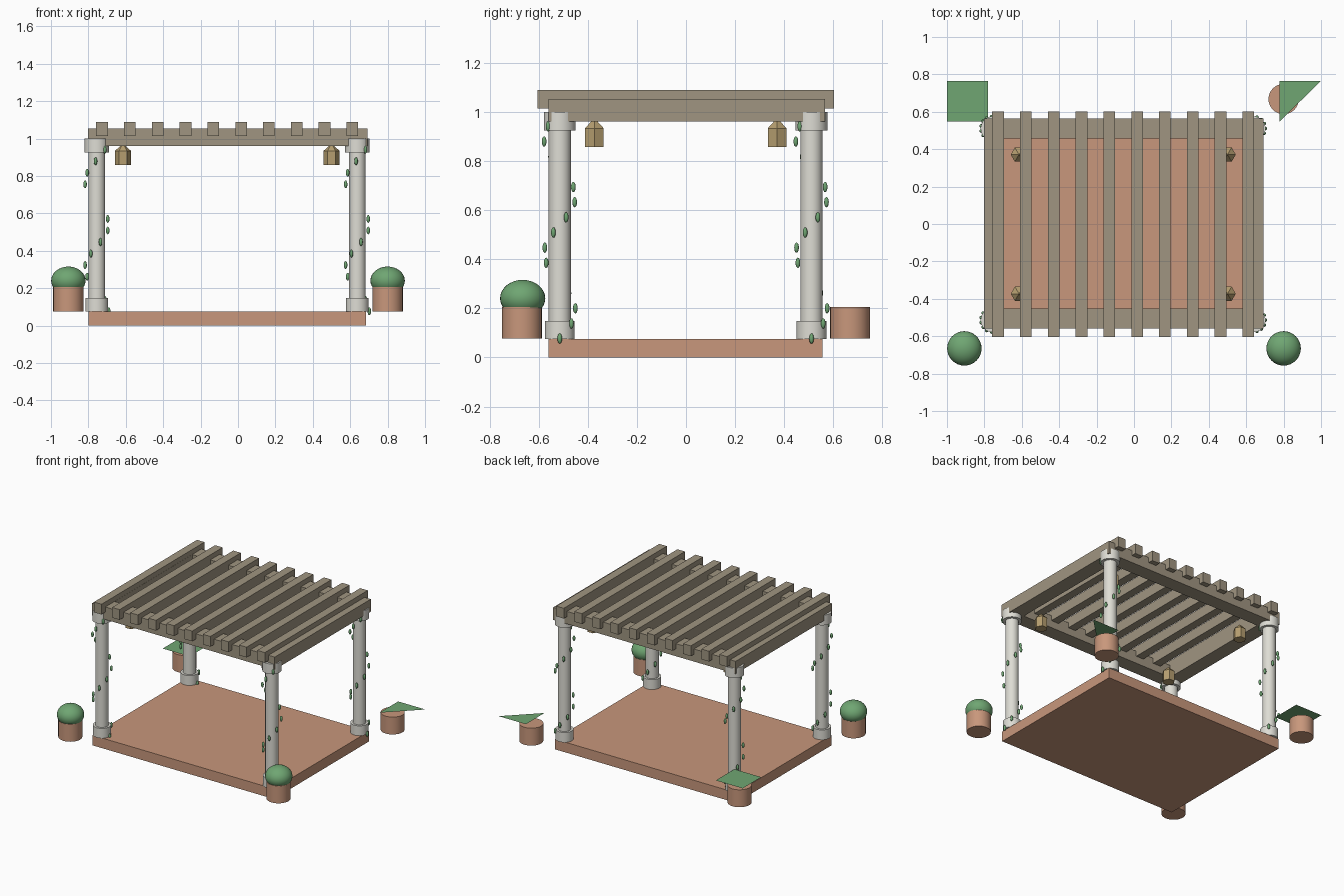
import bpy, bmesh, math
from mathutils import Matrix

if "Cube" in bpy.data.objects:
    bpy.data.objects.remove(bpy.data.objects["Cube"])


def material(name, rgb):
    m = bpy.data.materials.new(name)
    m.diffuse_color = (*rgb, 1)
    m.use_nodes = True
    m.node_tree.nodes["Principled BSDF"].inputs["Base Color"].default_value = m.diffuse_color
    return m


CLAY = material("terracotta", (0.58, 0.31, 0.20))
STONE = material("pale_stone", (0.73, 0.72, 0.66))
WOOD = material("weathered_wood", (0.35, 0.30, 0.22))
BRASS = material("lantern_brass", (0.46, 0.34, 0.16))
GREEN = material("foliage", (0.16, 0.38, 0.17))


def finish(name, bm, mat, smooth=False):
    me = bpy.data.meshes.new(name)
    bm.to_mesh(me)
    bm.free()
    ob = bpy.data.objects.new(name, me)
    bpy.context.collection.objects.link(ob)
    me.materials.append(mat)
    if smooth:
        bpy.ops.object.select_all(action='DESELECT')
        ob.select_set(True)
        bpy.context.view_layer.objects.active = ob
        bpy.ops.object.shade_smooth_by_angle(angle=math.radians(35))
    return ob


def box(name, x0, x1, y0, y1, z0, z1, mat):
    bm = bmesh.new()
    mtx = Matrix.Translation(((x0 + x1) / 2, (y0 + y1) / 2, (z0 + z1) / 2)) \
        @ Matrix.Diagonal((x1 - x0, y1 - y0, z1 - z0, 1))
    bmesh.ops.create_cube(bm, size=1, matrix=mtx)
    return finish(name, bm, mat)


def add_cone(bm, x, y, z0, z1, r0, r1, sides, turn=0.0):
    mtx = Matrix.Translation((x, y, (z0 + z1) / 2)) @ Matrix.Rotation(turn, 4, 'Z')
    bmesh.ops.create_cone(bm, cap_ends=True, segments=sides, radius1=r0,
                          radius2=r1, depth=z1 - z0, matrix=mtx)


def add_ball(bm, x, y, z, r, rz, u, v):
    mtx = Matrix.Translation((x, y, z)) @ Matrix.Diagonal((r, r, rz, 1))
    bmesh.ops.create_uvsphere(bm, u_segments=u, v_segments=v, radius=1, matrix=mtx)


def flat_leaf(name, points, z):
    bm = bmesh.new()
    bm.faces.new([bm.verts.new((x, y, z)) for x, y in points])
    return finish(name, bm, GREEN)


# Floor slab
box("floor_slab", -0.80, 0.685, -0.56, 0.556, 0, 0.075, CLAY)

# Columns with base, capital and a climbing spiral of leaves
for sx, x in (("left", -0.755), ("right", 0.638)):
    for sy, y in (("front", -0.514), ("back", 0.511)):
        bm = bmesh.new()
        add_cone(bm, x, y, 0.075, 0.96, 0.045, 0.045, 32)
        add_cone(bm, x, y, 0.075, 0.148, 0.061, 0.061, 32)
        add_cone(bm, x, y, 0.925, 1.0, 0.065, 0.065, 32)
        finish(f"column_{sy}_{sx}", bm, STONE, True)
        bm = bmesh.new()
        for i in range(15):
            a = math.radians(48 * i)
            add_ball(bm, x + 0.064 * math.cos(a), y + 0.064 * math.sin(a),
                     0.077 + 0.0617 * i, 0.0095, 0.021, 12, 8)
        finish(f"vine_leaves_{sy}_{sx}", bm, GREEN, True)

# Roof frame beams
box("beam_front", -0.803, 0.693, -0.56, -0.452, 0.96, 1.053, WOOD)
box("beam_back", -0.803, 0.693, 0.457, 0.565, 0.96, 1.053, WOOD)
box("beam_left", -0.803, -0.695, -0.56, 0.565, 0.96, 1.053, WOOD)
box("beam_right", 0.585, 0.693, -0.56, 0.565, 0.96, 1.053, WOOD)

# Roof slats
for i in range(10):
    x = -0.727 + 0.1487 * i
    box(f"roof_slat_{i + 1}", x - 0.031, x + 0.031, -0.604, 0.602, 1.014, 1.09, WOOD)

# Six-sided lanterns, corners pointing along y
for sx, x in (("left", -0.615), ("right", 0.50)):
    for sy, y in (("front", -0.373), ("back", 0.371)):
        bm = bmesh.new()
        add_cone(bm, x, y, 0.858, 0.933, 0.043, 0.043, 6, math.pi / 6)
        add_cone(bm, x, y, 0.933, 0.975, 0.044, 0.0, 6, math.pi / 6)
        finish(f"lantern_{sy}_{sx}", bm, BRASS)

# Pots, with round bushes in the front pair
for sx, x in (("left", -0.907), ("right", 0.80)):
    for sy, y in (("front", -0.668), ("back", 0.668)):
        bm = bmesh.new()
        add_cone(bm, x, y, 0.077, 0.206, 0.081, 0.081, 32)
        finish(f"pot_{sy}_{sx}", bm, CLAY, True)
    bm = bmesh.new()
    add_ball(bm, x, -0.665, 0.241, 0.092, 0.075, 32, 16)
    finish(f"bush_{sx}", bm, GREEN, True)

# Flat leaf sheets over the back pots
flat_leaf("leaf_sheet_left", [(-1, 0.547), (-0.78, 0.547), (-0.78, 0.765), (-1, 0.765)], 0.241)
flat_leaf("leaf_sheet_right", [(0.777, 0.547), (0.777, 0.765), (1, 0.765)], 0.241)
